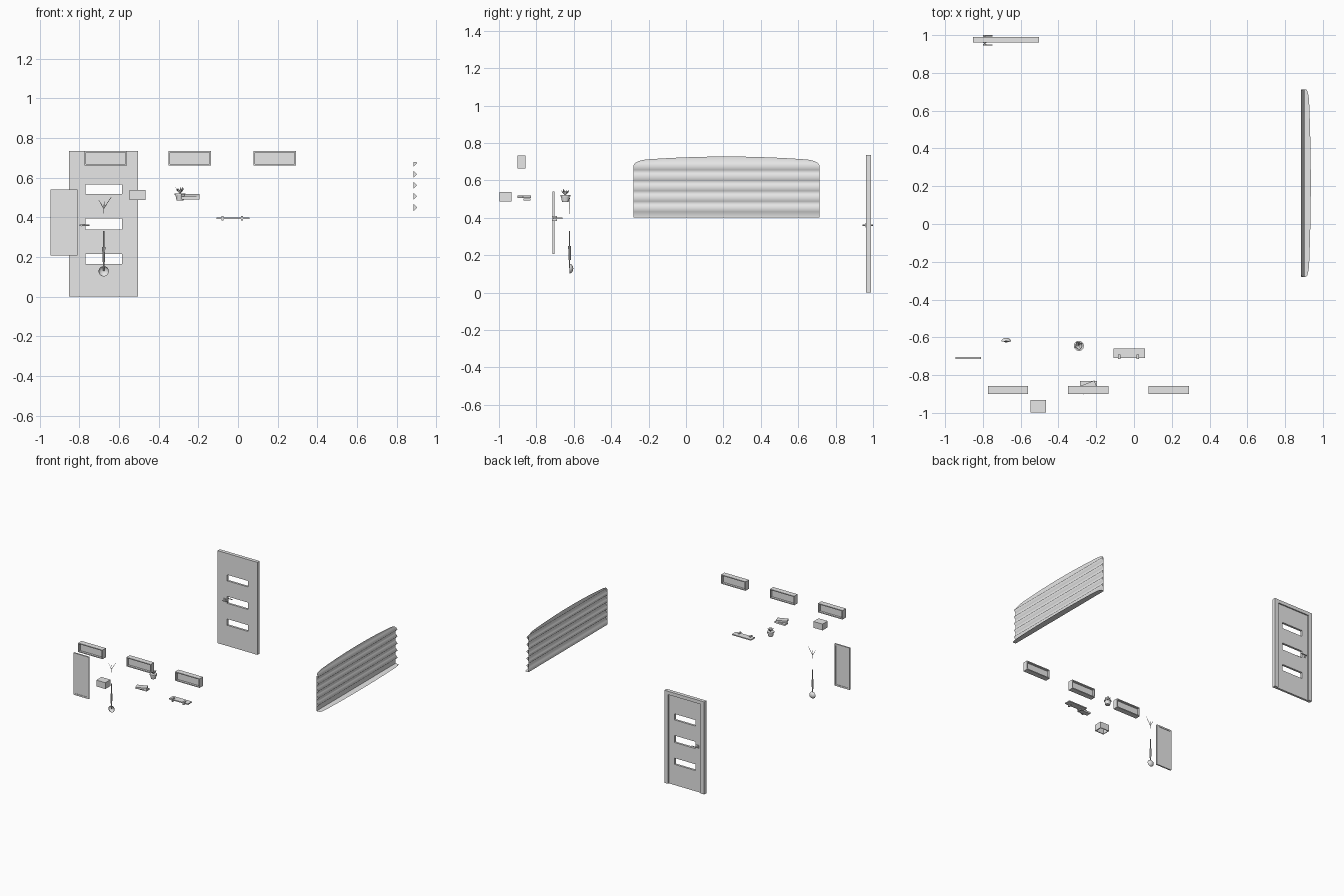
import bpy, bmesh, math
from mathutils import Matrix, Vector

cube = bpy.data.objects.get("Cube")
if cube:
    bpy.data.objects.remove(cube)

grey = bpy.data.materials.new("plain_grey")
grey.use_nodes = True
grey.diffuse_color = (0.8, 0.8, 0.8, 1)
grey.node_tree.nodes["Principled BSDF"].inputs["Base Color"].default_value = (0.8, 0.8, 0.8, 1)


def finish(name, bm, smooth=False):
    mesh = bpy.data.meshes.new(name)
    bm.to_mesh(mesh)
    bm.free()
    mesh.materials.append(grey)
    for p in mesh.polygons:
        p.use_smooth = smooth
    obj = bpy.data.objects.new(name, mesh)
    bpy.context.collection.objects.link(obj)
    return obj


def add_box(bm, x, y, z, turn=0):
    """Box from (min, max) pairs, optionally turned about its vertical axis."""
    centre = Vector([sum(p) / 2 for p in (x, y, z)])
    size = [p[1] - p[0] for p in (x, y, z)]
    mat = Matrix.Translation(centre) @ Matrix.Rotation(turn, 4, 'Z') @ Matrix.Diagonal((*size, 1))
    bmesh.ops.create_cube(bm, size=1, matrix=mat)


def add_rod(bm, a, b, r1, r2, sides=8):
    a, b = Vector(a), Vector(b)
    rot = (b - a).to_track_quat('Z', 'Y').to_matrix().to_4x4()
    bmesh.ops.create_cone(bm, cap_ends=True, segments=sides, radius1=r1, radius2=r2,
                          depth=(b - a).length, matrix=Matrix.Translation((a + b) / 2) @ rot)


def framed_panel(name, x, y, z, rim, inset):
    """Rectangular rim with a thin panel set back from front and back."""
    bm = bmesh.new()
    for side in ((x[0], x[0] + rim), (x[1] - rim, x[1])):
        add_box(bm, side, y, z)
    inner = (x[0] + rim, x[1] - rim)
    for edge in ((z[0], z[0] + rim), (z[1] - rim, z[1])):
        add_box(bm, inner, y, edge)
    add_box(bm, inner, (y[0] + inset, y[1] - inset), (z[0] + rim, z[1] - rim))
    finish(name, bm)


# Door frame: two jambs and a head
bm = bmesh.new()
add_box(bm, (-0.853, -0.822), (0.962, 0.99), (0, 0.735))
add_box(bm, (-0.535, -0.503), (0.962, 0.99), (0, 0.735))
add_box(bm, (-0.822, -0.535), (0.962, 0.99), (0.708, 0.735))
finish("door_frame", bm)

# Door leaf with three open slots
bm = bmesh.new()
leaf = (0.963, 0.98)
slots = [(0.164, 0.214), (0.338, 0.393), (0.517, 0.565)]
add_box(bm, (-0.822, -0.769), leaf, (0, 0.708))
add_box(bm, (-0.585, -0.535), leaf, (0, 0.708))
bottom = 0
for low, high in slots + [(0.708, 0.708)]:
    add_box(bm, (-0.769, -0.585), leaf, (bottom, low))
    bottom = high
finish("door_leaf", bm)

# Lever handles on both sides of the door
bm = bmesh.new()
add_rod(bm, (-0.79, 0.945, 0.36), (-0.79, 1.0, 0.36), 0.005, 0.005)
for y in (0.948, 0.997):
    add_rod(bm, (-0.8, y, 0.36), (-0.748, y, 0.36), 0.004, 0.003)
for y in ((0.959, 0.963), (0.98, 0.984)):
    add_box(bm, (-0.8, -0.78), y, (0.348, 0.372))
finish("door_handles", bm)

# Three wall cubbies
for name, x in (("left_cubby", 0.078), ("middle_cubby", -0.35), ("right_cubby", -0.774)):
    framed_panel(name, (x, x + 0.214), (-0.9, -0.858), (0.662, 0.734), 0.007, 0.017)

# Wall mirror
framed_panel("mirror", (-0.945, -0.81), (-0.715, -0.704), (0.207, 0.54), 0.012, 0.003)

# Small box, open underneath
bm = bmesh.new()
add_box(bm, (-0.547, -0.467), (-0.997, -0.932), (0.53, 0.537))
for x in (-0.547, -0.473):
    add_box(bm, (x, x + 0.006), (-0.997, -0.932), (0.487, 0.53))
for y in (-0.997, -0.938):
    add_box(bm, (-0.541, -0.473), (y, y + 0.006), (0.487, 0.53))
finish("small_box", bm)

# Stacked books, the upper one turned
bm = bmesh.new()
add_box(bm, (-0.285, -0.195), (-0.87, -0.832), (0.491, 0.504))
add_box(bm, (-0.281, -0.199), (-0.888, -0.842), (0.505, 0.518), math.radians(22))
finish("books", bm)

# Shelf with two brackets
bm = bmesh.new()
add_box(bm, (-0.108, 0.058), (-0.71, -0.66), (0.392, 0.4))
for x in (-0.078, 0.02):
    add_box(bm, (x - 0.006, x + 0.006), (-0.716, -0.69), (0.383, 0.408))
finish("shelf", bm)

# Plant pot and pointed leaves
pot = Vector((-0.292, -0.645, 0.485))
bm = bmesh.new()
add_rod(bm, pot, pot + Vector((0, 0, 0.03)), 0.018, 0.024, 12)
add_rod(bm, pot + Vector((0, 0, 0.028)), pot + Vector((0, 0, 0.036)), 0.027, 0.027, 12)
finish("plant_pot", bm)
bm = bmesh.new()
for i in range(9):
    a = i * math.tau / 9
    out = Vector((math.cos(a), math.sin(a), 0))
    across = Vector((-out.y, out.x, 0)) * 0.006
    base = pot + Vector((0, 0, 0.034))
    mid = base + out * 0.015 + Vector((0, 0, 0.016))
    tip = base + out * (0.018 + 0.008 * (i % 2)) + Vector((0, 0, 0.026 + 0.004 * (i % 3)))
    bm.faces.new([bm.verts.new(p) for p in (base, mid + across, tip, mid - across)])
finish("plant_leaves", bm)

# Bare twigs
bm = bmesh.new()
fork = (-0.677, -0.622, 0.445)
add_rod(bm, (-0.677, -0.622, 0.42), fork, 0.002, 0.002, 6)
for x, z in ((-0.702, 0.487), (-0.674, 0.48), (-0.637, 0.505)):
    add_rod(bm, fork, (x, -0.622, z), 0.002, 0.001, 6)
finish("twigs", bm)

# Ladle: thin shaft, thick grip and rounded bowl
bm = bmesh.new()
add_rod(bm, (-0.677, -0.622, 0.13), (-0.677, -0.622, 0.33), 0.003, 0.003)
add_rod(bm, (-0.677, -0.622, 0.175), (-0.677, -0.622, 0.25), 0.006, 0.008)
finish("ladle_shaft", bm)
bm = bmesh.new()
bmesh.ops.create_uvsphere(bm, u_segments=16, v_segments=10, radius=0.026)
bmesh.ops.bisect_plane(bm, geom=bm.verts[:] + bm.edges[:] + bm.faces[:], plane_co=(0, 0, 0),
                       plane_no=(0, 1, 0), clear_inner=True)
bmesh.ops.transform(bm, verts=bm.verts, matrix=Matrix.Translation((-0.677, -0.622, 0.128))
                    @ Matrix.Diagonal((1, 0.75, 1, 1)))
finish("ladle_bowl", bm, True)

# Ribbed back panel with an arched top
BACK, DEEP, HALF = 0.885, 0.018, 0.018
ridges = [0.45 + 0.056 * i for i in range(5)]
Y0, Y1 = -0.28, 0.713
columns = [Y0 + (Y1 - Y0) * (0.5 - 0.5 * math.cos(math.pi * i / 32)) for i in range(33)]


def rib(z):
    near = min(abs(z - r) for r in ridges)
    return BACK + DEEP * max(0, 1 - near / HALF)


def arch(y):
    """Zero at the ends, one in the middle, with quick rounded corners."""
    t = abs(2 * (y - Y0) / (Y1 - Y0) - 1)
    corner = math.sqrt(max(0, 1 - max(0, (t - 0.86) / 0.14) ** 2))
    return 0.55 * corner + 0.45 * (1 - t ** 2)


levels = sorted([0.4, 0.74] + [r + d for r in ridges for d in (-HALF, 0, HALF)])
bm = bmesh.new()
grid = []
for y in columns:
    top = 0.68 + 0.047 * arch(y)
    grid.append([bm.verts.new((rib(min(z, top)), y, min(z, top))) for z in levels])
for a, b in zip(grid, grid[1:]):
    for k in range(len(levels) - 1):
        bm.faces.new((a[k], b[k], b[k + 1], a[k + 1]))
bmesh.ops.remove_doubles(bm, verts=bm.verts, dist=0.0002)
finish("back_panel", bm, True)

# Triangular caps closing the rib ends
bm = bmesh.new()
for y in (Y0, Y1):
    for r in ridges:
        top = min(r + HALF, 0.68)
        pts = [(BACK, r - HALF), (BACK + DEEP, r), (rib(top), top), (BACK, top + 0.0001)]
        face = bm.faces.new([bm.verts.new((x, y, z)) for x, z in pts])
        if y == Y1:
            face.normal_flip()
finish("rib_caps", bm)

# Flat ledge along the foot of the back panel
bm = bmesh.new()
rim = [bm.verts.new((0.91 + 0.026 * arch(y), y, 0.4)) for y in columns]
wall = [bm.verts.new((BACK, y, 0.4)) for y in (Y1, Y0)]
bm.faces.new(rim + wall)
finish("back_ledge", bm)
